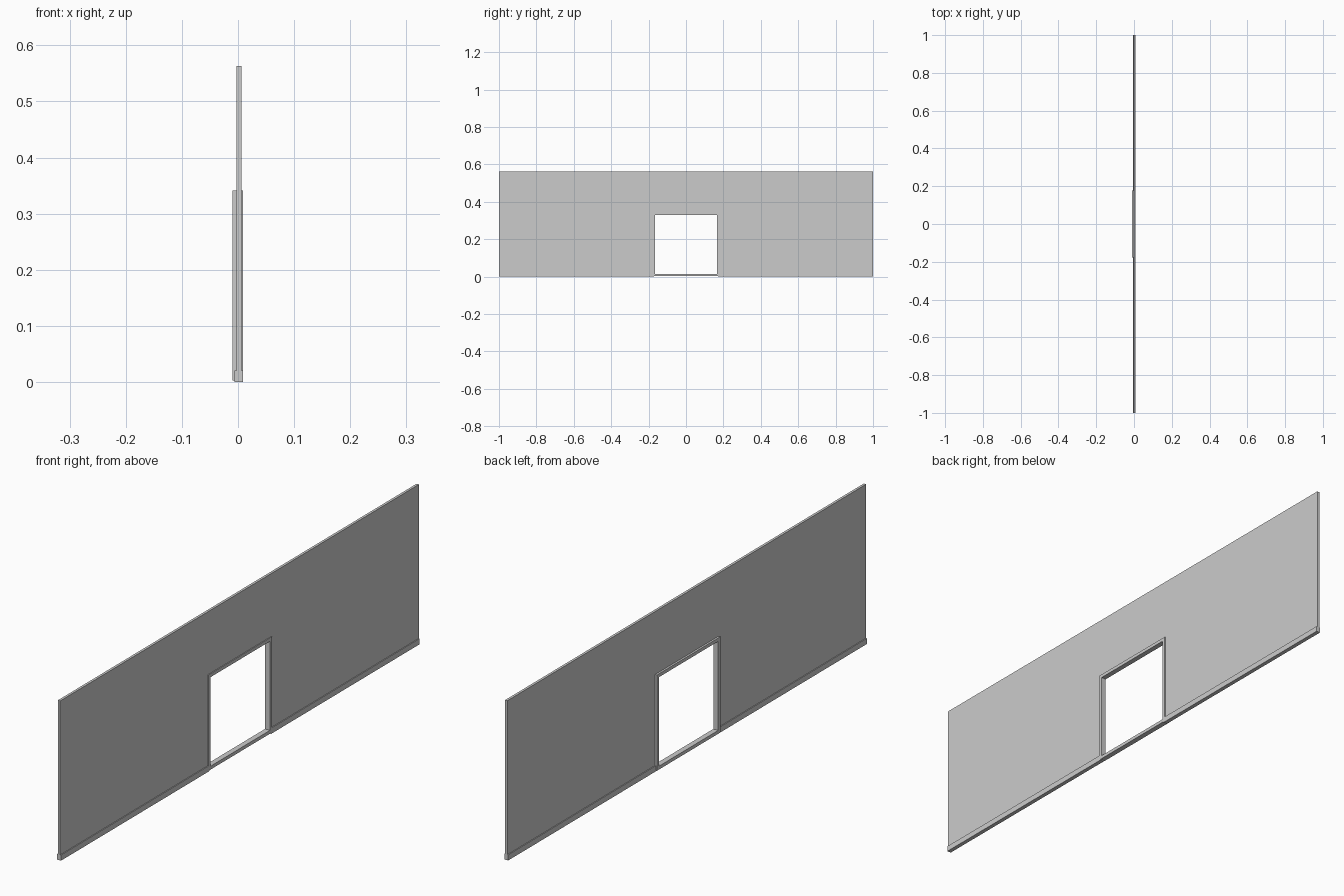
import bpy, bmesh

if "Cube" in bpy.data.objects:
    bpy.data.objects.remove(bpy.data.objects["Cube"])

WALL_X = (-0.003, 0.006)
SKIRT_X = (-0.006, 0.009)
FRAME_X = (-0.010, 0.009)
HALF, TOP = 1.0, 0.563
IN_Y, IN_Z0, IN_Z1 = 0.165, 0.015, 0.329
OUT_Y, OUT_Z0, OUT_Z1 = 0.177, 0.003, 0.341


def extrude_profile(name, loop, inner, xs):
    """Extrude a closed y/z outline along x; a matching inner loop makes a ring."""
    bm = bmesh.new()
    n = len(loop)

    def ring(pts, x):
        return [bm.verts.new((x, y, z)) for y, z in pts]

    a, b = ring(loop, xs[0]), ring(loop, xs[1])
    if inner:
        c, d = ring(inner, xs[0]), ring(inner, xs[1])
    else:
        bm.faces.new(a)
        bm.faces.new(b)
    for i in range(n):
        j = (i + 1) % n
        bm.faces.new((a[i], a[j], b[j], b[i]))
        if inner:
            bm.faces.new((a[i], a[j], c[j], c[i]))
            bm.faces.new((b[i], b[j], d[j], d[i]))
            bm.faces.new((c[i], c[j], d[j], d[i]))
    bmesh.ops.recalc_face_normals(bm, faces=bm.faces)
    mesh = bpy.data.meshes.new(name)
    bm.to_mesh(mesh)
    bm.free()
    obj = bpy.data.objects.new(name, mesh)
    bpy.context.collection.objects.link(obj)
    return obj


def rect(y0, y1, z0, z1):
    return [(y0, z0), (y1, z0), (y1, z1), (y0, z1)]


# Wall panel with a doorway notch hidden behind the frame
m = (IN_Y + OUT_Y) / 2
h = (IN_Z1 + OUT_Z1) / 2
extrude_profile("wall", [(-HALF, 0), (-m, 0), (-m, h), (m, h), (m, 0),
                         (HALF, 0), (HALF, TOP), (-HALF, TOP)], None, WALL_X)

# Skirting boards on either side of the doorway
for side, y0, y1 in (("left", -HALF, -m), ("right", m, HALF)):
    extrude_profile("skirting_" + side, rect(y0, y1, 0, 0.02), None, SKIRT_X)

# Door frame with threshold
extrude_profile("door_frame", rect(-OUT_Y, OUT_Y, OUT_Z0, OUT_Z1),
                rect(-IN_Y, IN_Y, IN_Z0, IN_Z1), FRAME_X)
